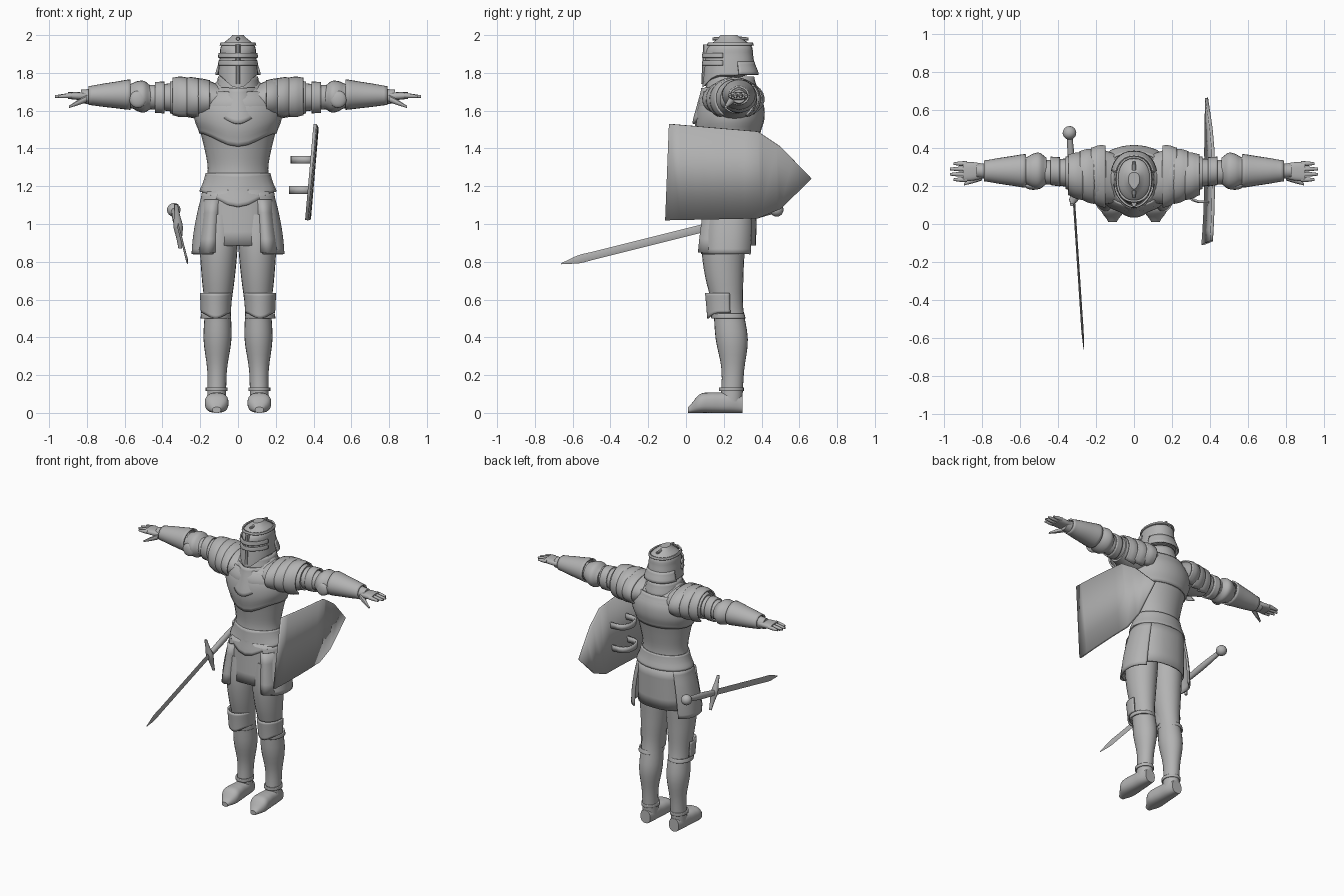
import bpy, bmesh, math
from mathutils import Vector, Matrix

cube = bpy.data.objects.get("Cube")
if cube:
    bpy.data.objects.remove(cube, do_unlink=True)

GREY = (.45, .45, .45, 1)
steel = bpy.data.materials.new("plain grey steel")
steel.diffuse_color = GREY
steel.use_nodes = True
steel.node_tree.nodes["Principled BSDF"].inputs["Base Color"].default_value = GREY


def finish(name, bm, thick=0, pair=False):
    """Turn a bmesh into a shaded object, optionally a thick shell or a mirrored pair."""
    bmesh.ops.recalc_face_normals(bm, faces=bm.faces)
    mesh = bpy.data.meshes.new(name)
    bm.to_mesh(mesh)
    bm.free()
    mesh.materials.append(steel)
    mesh.shade_smooth()
    mesh.set_sharp_from_angle(angle=math.radians(40))
    part = bpy.data.objects.new(name, mesh)
    bpy.context.collection.objects.link(part)
    if thick:
        shell = part.modifiers.new("thickness", "SOLIDIFY")
        shell.thickness = thick
        shell.offset = 0
    if pair:
        mirror = part.modifiers.new("other side", "MIRROR")
        mirror.use_mirror_merge = False
    return part


def smooth_value(values, u):
    """Read a smooth curve through evenly spaced values at u from 0 to 1."""
    last = len(values) - 1
    i = min(int(u * last), last - 1)
    t = u * last - i
    a, b, c, d = (values[min(max(i + k, 0), last)] for k in (-1, 0, 1, 2))
    return b + t / 2 * (c - a + t * (2 * a - 5 * b + 4 * c - d + t * (3 * (b - c) + d - a)))


def loft(name, start, end, widths, depth=1, depth_end=None, sway=0, arc=None, power=1,
         keel=0, vee=0, sides=24, flat_sole=False, thick=0, pair=False):
    """Skin evenly spaced ovals from start to end, along whichever axis is longest."""
    start, end = Vector(start), Vector(end)
    run = [abs(value) for value in end - start]
    along = run.index(max(run))
    across, up = [axis for axis in range(3) if axis != along]
    first, final = arc or (0, 360)
    columns = sides + 1 if arc else sides
    steps = 4 * (len(widths) - 1)
    bm = bmesh.new()
    grid = []
    for i in range(steps + 1):
        u = i / steps
        centre = start.lerp(end, u)
        centre.y += sway * math.sin(math.tau * u)
        wide = smooth_value(widths, u)
        ratio = depth if depth_end is None else depth + (depth_end - depth) * u
        if flat_sole:
            centre.z = wide * ratio
        row = []
        for j in range(columns):
            angle = math.radians(first + (final - first) * j / sides)
            c, s = math.cos(angle), math.sin(angle)
            front = max(0, -s)
            point = centre.copy()
            point[across] += wide * math.copysign(abs(c) ** power, c)
            point[up] += wide * ratio * math.copysign(abs(s) ** power, s) - keel * front ** 8
            point[along] -= vee * front ** 4 * (1 - u)
            row.append(bm.verts.new(point))
        grid.append(row)
    for low, high in zip(grid, grid[1:]):
        for j in range(sides):
            k = (j + 1) % columns
            bm.faces.new((low[j], low[k], high[k], high[j]))
    if not thick:
        bm.faces.new(grid[0])
        bm.faces.new(grid[-1])
    return finish(name, bm, thick, pair)


def ball(name, centre, radii, pair=False):
    bm = bmesh.new()
    bmesh.ops.create_uvsphere(bm, u_segments=20, v_segments=12, radius=1)
    bm.transform(Matrix.Translation(centre) @ Matrix.Diagonal((*radii, 1)))
    return finish(name, bm, pair=pair)


# Torso, breastplate, waist and neck plates
loft("torso", (0, .23, 1.04), (0, .24, 1.78), [.17, .18, .16, .18, .21, .22, .09], depth=.74, keel=.01)
loft("breastplate", (0, .235, 1.48), (0, .24, 1.7), [.2, .225, .22, .18], depth=.77, keel=.01, vee=.07, thick=.01)
loft("waist_plate", (0, .235, 1.17), (0, .235, 1.27), [.2, .18, .167], depth=.72, keel=.01, vee=.08, thick=.01)
loft("gorget_plate", (0, .23, 1.6), (0, .23, 1.72), [.15, .13, .11], depth=1.2, arc=(-155, -25),
     keel=.01, vee=.07, thick=.014)
loft("collar", (0, .24, 1.69), (0, .24, 1.78), [.12, .1], depth=1.15, thick=.012)

# Skirt with front and hip plates
loft("skirt", (0, .225, .885), (0, .235, 1.18), [.185, .18], depth=.76, power=.85, thick=.01)
loft("hip_plates", (0, .22, .84), (0, .235, 1.17), [.24, .23, .21, .185], depth=.62, depth_end=.7,
     arc=(-62, 48), power=.8, thick=.012, pair=True)
loft("front_tassets", (.155, .2, .85), (.13, .21, 1.13), [.06, .05], depth=2.2, arc=(-150, -20),
     thick=.01, pair=True)

# Helmet with visor bars, ridge, brow band, crest and neck tail
loft("helmet", (0, .235, 1.79), (0, .235, 2), [.106, .102, .096, .087, .03], depth=1.25,
     power=.88, keel=.015, vee=.07)
loft("helmet_tail", (0, .235, 1.79), (0, .235, 1.86), [.12, .1], depth=1.22, arc=(15, 165), power=.88, thick=.01)
for label, z in (("upper", 1.88), ("lower", 1.84)):
    loft(label + "_visor_bar", (0, .235, z), (0, .235, z + .025), [.104, .102], depth=1.26,
         arc=(-165, -15), power=.88, keel=.015, thick=.01)
loft("visor_ridge", (0, .1, 1.74), (0, .11, 1.95), [.013, .013], depth=1.5, sides=8)
loft("brow_band", (0, .235, 1.945), (0, .235, 1.96), [.092, .088], depth=1.3, power=.88, thick=.01)
loft("crest", (0, .14, 1.98), (0, .33, 1.98), [.008, .014, .014, .008], sides=8)

# Shoulders with overlapping plates
loft("shoulders", (.1, .24, 1.66), (.36, .27, 1.67), [.13, .145, .115, .085], depth=.6, depth_end=1, pair=True)
for n, label in enumerate(("inner", "middle", "outer")):
    x, r = .15 + .06 * n, .16 - .02 * n
    loft(label + "_shoulder_plates", (x, .25, 1.66), (x + .075, .26, 1.665), [r, r * .97, r * .86],
         depth=.6 + .16 * n, depth_end=.7 + .16 * n, arc=(-55, 235), thick=.01, pair=True)

# Arms with elbow and forearm armour
loft("arms", (.3, .27, 1.67), (.83, .28, 1.675), [.08, .066, .06, .052, .036], pair=True)
loft("arm_bands", (.39, .275, 1.67), (.44, .28, 1.67), [.072, .07], depth=1.1, thick=.01, pair=True)
loft("elbow_plates", (.46, .28, 1.67), (.57, .28, 1.68), [.07, .095, .09, .07], depth=.88, pair=True)
ball("elbow_wings", (.53, .2, 1.66), (.045, .02, .045), pair=True)
loft("forearm_plates", (.57, .28, 1.685), (.79, .28, 1.68), [.084, .073, .062, .05], depth=.9, thick=.01, pair=True)

# Hands
loft("palms", (.79, .28, 1.675), (.9, .275, 1.68), [.038, .048, .05], depth=.5, depth_end=.35, power=.75, pair=True)
for n, label in enumerate(("index", "middle", "ring", "little")):
    y = .234 + .028 * n
    loft(label + "_fingers", (.88, y, 1.68), (.98 - .02 * abs(n - 1.5), y, 1.675), [.013, .012, .007],
         sides=10, pair=True)
loft("thumbs", (.8, .25, 1.665), (.895, .21, 1.62), [.02, .015, .007], sides=10, pair=True)

# Legs with knee plates and boots
loft("legs", (.113, .24, .06), (.1, .205, 1.05), [.05, .052, .074, .07, .088, .1, .095], depth=1.15,
     sway=.016, pair=True)
loft("knee_plates", (.117, .21, .53), (.117, .205, .635), [.075, .077, .08], depth=1.24, arc=(-195, 15),
     vee=.03, thick=.01, pair=True)
loft("shin_rims", (.117, .225, .5), (.117, .22, .525), [.076, .074], depth=1.13, thick=.01, pair=True)
loft("ankle_rims", (.113, .24, .115), (.113, .24, .135), [.053, .053], depth=1.15, thick=.01, pair=True)
loft("boots", (.113, .01, 0), (.113, .3, 0), [.022, .06, .06, .054, .05, .038], depth=.7, depth_end=1.2,
     power=.8, flat_sole=True, pair=True)

# Shield: a flat outline sliced into strips, leaned and bowed
outline = [(-.09, 1.53), (.38, 1.49), (.5, 1.41), (.665, 1.24), (.5, 1.08), (.38, 1.03), (-.11, 1.02)]
bm = bmesh.new()
bm.faces.new([bm.verts.new((0, y, z)) for y, z in outline])
for k in range(8):
    bmesh.ops.bisect_plane(bm, geom=bm.verts[:] + bm.edges[:] + bm.faces[:],
                           plane_co=(0, .085 * k - .03, 0), plane_no=(0, 1, 0))
for vert in bm.verts:
    bulge = 1 - ((vert.co.y - .28) / .39) ** 2
    vert.co.x = .363 + (vert.co.z - 1.02) * .085 + .015 * bulge
finish("shield", bm, thick=.016)

# Shield straps: bent bands on the inner face
for label, z, base in (("upper", 1.34, .4), ("lower", 1.18, .39)):
    bm = bmesh.new()
    previous = None
    for k in range(13):
        turn = math.pi * k / 12
        x, y = base - .115 * math.sqrt(abs(math.sin(turn))), .2 - .085 * math.cos(turn)
        edge = [bm.verts.new((x, y, z + rise)) for rise in (-.02, .02)]
        if previous:
            bm.faces.new((previous[0], edge[0], edge[1], previous[1]))
        previous = edge
    finish(label + "_shield_strap", bm, thick=.012)

# Sword, built along -y from the pommel and then swung into place
pommel, tip = Vector((-.34, .48, 1.075)), Vector((-.265, -.66, .79))
along = tip - pommel
swing = Vector((0, -1, 0)).rotation_difference(along).to_matrix().to_4x4()
sword = [
    loft("sword_blade", (0, -.34, 0), (0, -along.length, 0), [.006] * 9 + [.001], depth=3.5, sides=4),
    loft("sword_grip", (0, -.34, 0), (0, -.02, 0), [.018, .02, .015], depth=1.1, sides=16),
    loft("sword_guard", (.012, -.36, -.12), (-.012, -.36, .12), [.01, .016, .025, .016, .01], depth=.8, sides=12),
    ball("sword_pommel", (0, 0, 0), (.036, .036, .036)),
]
for part in sword:
    part.matrix_world = Matrix.Translation(pommel) @ swing
